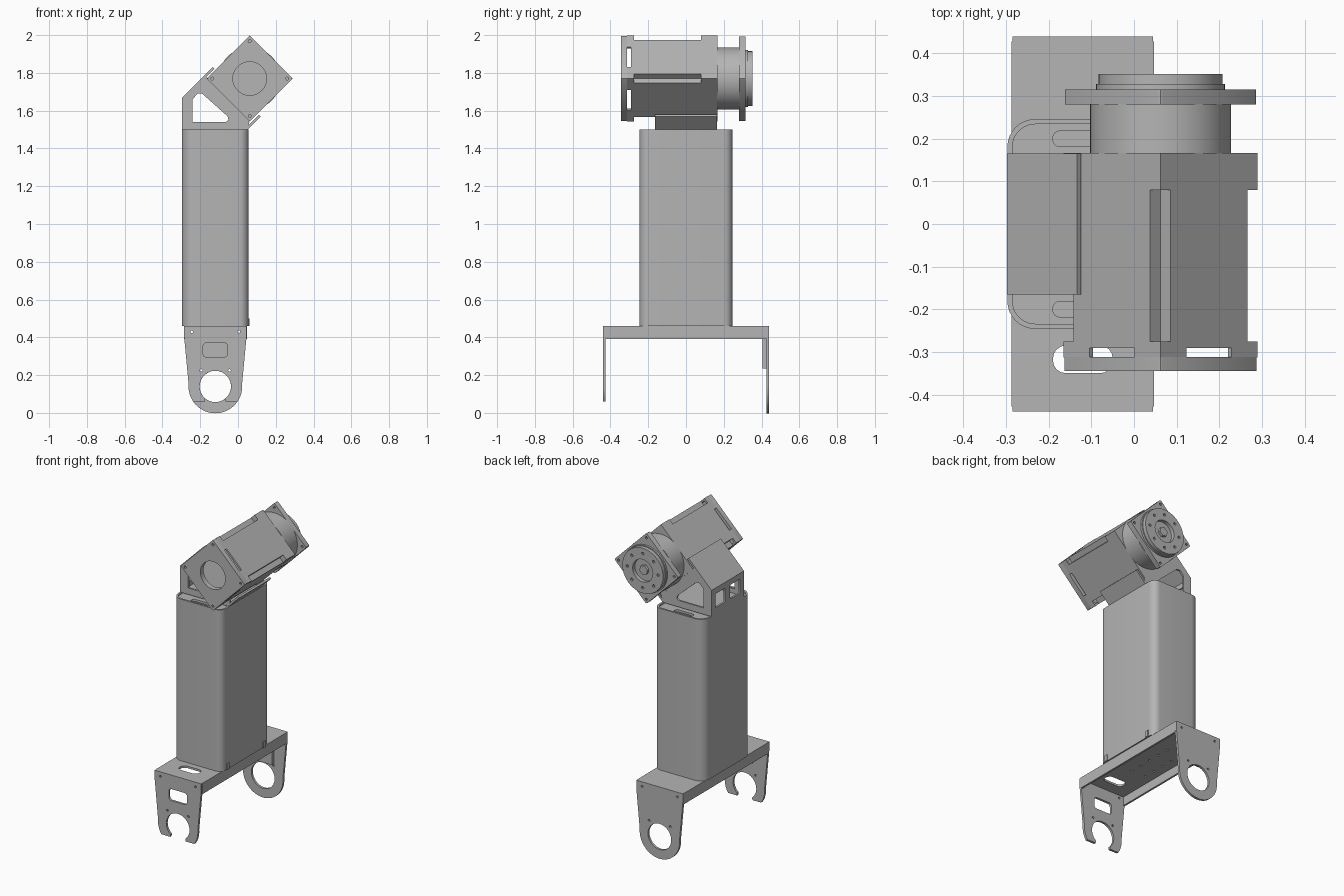
import bpy, bmesh
from math import sin, cos, pi, radians, sqrt
from mathutils import Matrix, Vector

if "Cube" in bpy.data.objects:
    bpy.data.objects.remove(bpy.data.objects["Cube"])

GREY = (0.46, 0.46, 0.46, 1)
metal = bpy.data.materials.new("grey_metal")
metal.use_nodes = True
metal.diffuse_color = GREY
metal.node_tree.nodes["Principled BSDF"].inputs["Base Color"].default_value = GREY

X, Y, Z = Vector((1, 0, 0)), Vector((0, 1, 0)), Vector((0, 0, 1))
UR, UL = (X + Z).normalized(), (Z - X).normalized()   # tilted head axes
HEAD = Vector((0.062, 0, 1.77))                       # head axis, along y


def arc(cx, cy, r, a0, a1, n):
    return [(cx + r * cos(radians(a0 + (a1 - a0) * i / n)),
             cy + r * sin(radians(a0 + (a1 - a0) * i / n))) for i in range(n + 1)]


def circle(cx, cy, r, n=12):
    return arc(cx, cy, r, 0, 360, n)[:-1]


def rect(x0, x1, y0, y1, radii=0.0, n=6):
    """Rectangle with optional rounded corners: (left front, right front, right back, left back)."""
    if not radii:
        return [(x0, y0), (x1, y0), (x1, y1), (x0, y1)]
    rs = radii if isinstance(radii, tuple) else (radii,) * 4
    pts = []
    for i, (cx, cy, sx, sy) in enumerate([(x0, y0, 1, 1), (x1, y0, -1, 1), (x1, y1, -1, -1), (x0, y1, 1, -1)]):
        pts += arc(cx + sx * rs[i], cy + sy * rs[i], rs[i], 180 + 90 * i, 270 + 90 * i, n)
    return pts


def plate(name, loops, thick, origin, u, v):
    """Flat sheet centred on origin; the first loop is the outline, the others are holes."""
    cu = bpy.data.curves.new(name, 'CURVE')
    cu.dimensions, cu.fill_mode, cu.extrude = '2D', 'BOTH', thick / 2
    for pts in loops:
        s = cu.splines.new('POLY')
        s.points.add(len(pts) - 1)
        for p, (a, b) in zip(s.points, pts):
            p.co = (a, b, 0, 1)
        s.use_cyclic_u = True
    tmp = bpy.data.objects.new(name + "_curve", cu)
    bpy.context.collection.objects.link(tmp)
    dg = bpy.context.evaluated_depsgraph_get()
    me = bpy.data.meshes.new_from_object(tmp.evaluated_get(dg))
    bpy.data.objects.remove(tmp)
    bpy.data.curves.remove(cu)
    m = Matrix((u, v, u.cross(v))).transposed().to_4x4()
    m.translation = origin
    me.transform(m)
    bm = bmesh.new()
    bm.from_mesh(me)
    bmesh.ops.remove_doubles(bm, verts=bm.verts, dist=1e-5)
    bmesh.ops.recalc_face_normals(bm, faces=bm.faces)
    bm.to_mesh(me)
    bm.free()
    me.name = name
    me.materials.clear()
    me.materials.append(metal)
    ob = bpy.data.objects.new(name, me)
    bpy.context.collection.objects.link(ob)
    bpy.ops.object.select_all(action='DESELECT')
    ob.select_set(True)
    bpy.context.view_layer.objects.active = ob
    bpy.ops.object.shade_smooth_by_angle(angle=radians(30))
    return ob


def across(name, loops, y0, y1, origin=Vector(), u=X, v=Z):
    """Section standing in the xz plane, running from y0 to y1."""
    return plate(name, loops, y1 - y0, origin + Y * (y0 + y1) / 2, u, v)


def head(name, loops, y0, y1):
    return across(name, loops, y0, y1, HEAD, UR, UL)


def flat(name, loops, z0, z1):
    return plate(name, loops, z1 - z0, Z * (z0 + z1) / 2, X, Y)


# Mounting legs: tapered sheets around a round bore
CX, CZ, R, BORE = -0.12, 0.14, 0.142, 0.083
top = [(CX + 0.165, 0.40), (CX + 0.165, 0.46), (CX - 0.165, 0.46), (CX - 0.165, 0.40)]
screws = [circle(CX + s * 0.125, 0.43, 0.007, 8) for s in (-1, 1)]
screws += [circle(CX + s * 0.075, 0.225, 0.007, 8) for s in (-1, 1)]
across("back_leg", [top + arc(CX, CZ, R, 175, 365, 28), circle(CX, CZ, BORE, 28)] + screws, 0.425, 0.44)
fork = top + arc(CX, CZ, R, 175, 214, 6) + [(CX - 0.055, 0.06)]
fork += arc(CX, CZ, BORE, 230, -50, 28) + [(CX + 0.055, 0.06)] + arc(CX, CZ, R, -34, 5, 6)
window = rect(CX - 0.065, CX + 0.065, 0.295, 0.37, 0.018, 4)
across("front_leg", [fork, window] + screws, -0.44, -0.425)
across("back_leg_stiffener", [rect(CX - 0.08, CX + 0.08, 0.235, 0.39)], 0.405, 0.425)

# Base channel: top sheet with turned-down sides
holes = [rect(-0.19, -0.05, -0.35, -0.285, 0.03, 4)]
holes += [circle(CX + i * 0.1, j * 0.08, 0.008, 8) for i in (-1, 0, 1) for j in range(-2, 3)]
flat("base_top", [rect(-0.287, 0.047, -0.428, 0.428)] + holes, 0.447, 0.46)
for side, x in (("left", 0.041), ("right", -0.281)):
    plate("base_side_" + side, [rect(-0.428, 0.428, 0.39, 0.455)], 0.012, X * x, Y, Z)

# Column: hollow rounded sleeve and its cap
flat("column_sleeve", [rect(-0.297, 0.055, -0.246, 0.246, (0.065, 0.045, 0.045, 0.065), 8),
                       rect(-0.285, 0.043, -0.234, 0.234, (0.053, 0.033, 0.033, 0.053), 8)], 0.46, 1.5)
cap_slots = [rect(-0.19, -0.06, s * 0.2 - 0.018, s * 0.2 + 0.018, 0.015, 4) for s in (-1, 1)]
flat("column_cap", [rect(-0.286, 0.044, -0.235, 0.235, (0.054, 0.034, 0.034, 0.054), 8)] + cap_slots, 1.475, 1.49)
for s in (-1, 1):
    plate("column_foot_tab", [rect(s * 0.185 - 0.012, s * 0.185 + 0.012, 0.46, 0.5)], 0.008, X * 0.057, Y, Z)

# Elbow bracket: bent sheet carrying the tilted head
W = 0.165
cheek = [(-0.295, 1.5), (-0.295, 1.665), (-0.17, 1.79), (-0.165, 1.77), (0.06, 1.54), (0.05, 1.5)]
opening = [(-0.24, 1.66), (-0.215, 1.69), (-0.19, 1.69), (-0.055, 1.57), (-0.05, 1.55), (-0.065, 1.54), (-0.24, 1.54)]
for side, y in (("front", -W), ("back", W - 0.012)):
    across("bracket_cheek_" + side, [cheek, opening], y, y + 0.012)
vents = [rect(s * 0.075 - 0.05, s * 0.075 + 0.05, 1.54, 1.63, 0.008, 3) for s in (-1, 1)]
plate("bracket_wall", [rect(-W, W, 1.5, 1.668)] + vents, 0.012, X * -0.291, Y, Z)
flat("bracket_floor", [rect(-0.295, 0.052, -W, W)], 1.498, 1.51)


def strip(name, a, b, thick=0.013):
    a, b = Vector((a[0], 0, a[1])), Vector((b[0], 0, b[1]))
    return plate(name, [rect(-(b - a).length / 2, (b - a).length / 2, -W, W)], thick, (a + b) / 2, (b - a).normalized(), Y)


strip("bracket_slope", (-0.293, 1.663), (-0.129, 1.827))
strip("bracket_seat", (-0.168, 1.765), (0.056, 1.541))
strip("bracket_lip", (0.048, 1.506), (0.116, 1.574))

# Head housing: square tube with notched edges and vent slots near the front
A, T, N = 0.161, 0.012, 0.034
square, bore = rect(-A, A, -A, A), rect(T - A, A - T, T - A, A - T)
corner_screws = [circle(i * 0.14, j * 0.14, 0.008, 8) for i in (-1, 1) for j in (-1, 1)]
head("head_front_plate", [rect(-A, A, -A, A, 0.006, 2), circle(0, 0, 0.089, 32)] + corner_screws, -0.345, -0.312)
for i in (-1, 1):
    for j in (-1, 1):
        ell = [(A, A), (0.075, A), (0.075, A - T), (A - T, A - T), (A - T, 0.075), (A, 0.075)]
        head("head_corner_post", [[(i * a, j * b) for a, b in ell]], -0.313, -0.29)
head("head_front_band", [square, bore], -0.291, -0.275)


def notched(a, n):
    q = [(a, a - n), (a - n, a - n), (a - n, a)]
    turn = lambda p, k: [(x, y), (-y, x), (-x, -y), (y, -x)][k] if (x := p[0], y := p[1]) else p
    return [turn(p, k) for k in range(4) for p in q]


head("head_body", [notched(A, N), notched(A - T, N)], -0.276, 0.081)
head("head_back_block", [square], 0.08, 0.167)

# Motor and output flange
head("motor_drum", [circle(0, 0, 0.165, 48)], 0.165, 0.282)
head("motor_flange", [rect(-A, A, -A, A, 0.01, 2)] + corner_screws, 0.28, 0.315)
head("output_disc", [circle(0, 0, 0.151, 48)], 0.314, 0.328)
bolts = [circle(0.11 * cos(k * pi / 4), 0.11 * sin(k * pi / 4), 0.009, 8) for k in range(8)]
head("output_ring", [circle(0, 0, 0.145, 48), circle(0, 0, 0.072, 32)] + bolts, 0.327, 0.352)
head("output_hub", [circle(0, 0, 0.03, 6)], 0.327, 0.345)
